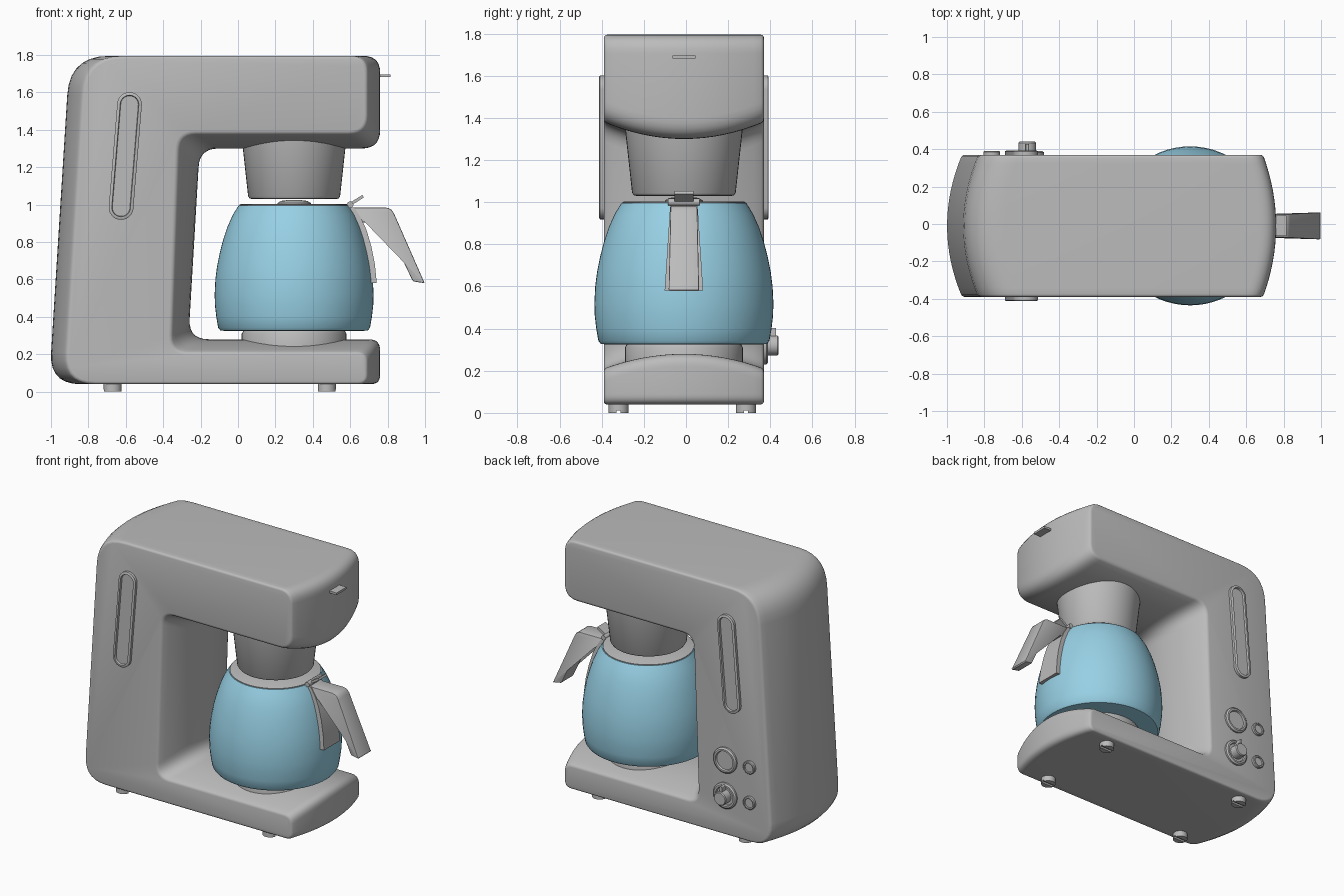
import bpy, bmesh, math
from mathutils import Vector

YC = -0.01      # mid plane of the machine
POT = (0.30, YC)  # axis of pot and basket

if "Cube" in bpy.data.objects:
    bpy.data.objects.remove(bpy.data.objects["Cube"], do_unlink=True)


def material(name, rgb):
    m = bpy.data.materials.new(name)
    m.use_nodes = True
    m.diffuse_color = (*rgb, 1)
    bsdf = next(n for n in m.node_tree.nodes if n.type == 'BSDF_PRINCIPLED')
    bsdf.inputs["Base Color"].default_value = (*rgb, 1)
    bsdf.inputs["Roughness"].default_value = 0.5
    return m


GREY = material("warm grey", (0.5, 0.5, 0.5))
BLUE = material("glass blue", (0.31, 0.63, 0.78))


def loft(name, rings, mat=GREY, bevel=0.0, segments=2):
    """Skin closed rings of equal length, cap both ends, bevel the sharp edges."""
    bm = bmesh.new()
    loops = [[bm.verts.new(p) for p in ring] for ring in rings]
    n = len(loops[0])
    for a, b in zip(loops, loops[1:]):
        for i in range(n):
            j = (i + 1) % n
            bm.faces.new((a[i], a[j], b[j], b[i]))
    bm.faces.new(loops[0][::-1])
    bm.faces.new(loops[-1])
    bmesh.ops.recalc_face_normals(bm, faces=bm.faces)
    if bevel:
        sharp = [e for e in bm.edges if e.calc_face_angle(0) > math.radians(38)]
        bmesh.ops.bevel(bm, geom=sharp, offset=bevel, segments=segments,
                        profile=0.5, affect='EDGES', clamp_overlap=False)
    me = bpy.data.meshes.new(name)
    bm.to_mesh(me)
    bm.free()
    me.materials.append(mat)
    me.shade_smooth()
    me.set_sharp_from_angle(angle=math.radians(35))
    ob = bpy.data.objects.new(name, me)
    bpy.context.scene.collection.objects.link(ob)
    return ob


def lathe(name, profile, centre, mat=GREY, sides=48, **kw):
    cx, cy = centre
    turn = [2 * math.pi * k / sides for k in range(sides)]
    rings = [[(cx + r * math.cos(a), cy + r * math.sin(a), z) for a in turn]
             for r, z in profile]
    return loft(name, rings, mat, **kw)


def rounded(corners, steps=7):
    """Outline with softened corners; each corner is (x, z, tangent length)."""
    out = []
    for i, (x, z, r) in enumerate(corners):
        p = Vector((x, z))
        a = p + (Vector(corners[i - 1][:2]) - p).normalized() * r
        b = p + (Vector(corners[(i + 1) % len(corners)][:2]) - p).normalized() * r
        for k in range(steps + 1):
            t = k / steps
            out.append(a * (1 - t) ** 2 + p * 2 * t * (1 - t) + b * t * t)
    return out


def prism(name, outline, half, **kw):
    """Extrude an x-z outline across the mid plane; half(x, z) is the half width."""
    return loft(name, [[(x, YC + s * half(x, z), z) for x, z in outline]
                       for s in (-1, 1)], **kw)


def stadium(a, b, r, n=16):
    """Outline at distance r around the segment a-b (a circle when a == b)."""
    a, b = Vector(a), Vector(b)
    base = math.atan2(b.y - a.y, b.x - a.x) - math.pi / 2
    pts = []
    for end, start in ((b, base), (a, base + math.pi)):
        for k in range(n):
            t = start + math.pi * (k + 0.5) / n
            pts.append((end.x + r * math.cos(t), end.y + r * math.sin(t)))
    return pts


def side_plate(name, a, b, layers, side):
    """Stack of stadium outlines (radius, height) standing on a side wall."""
    return loft(name, [[(x, YC + side * (0.38 + d), z) for x, z in stadium(a, b, r)]
                       for r, d in layers])


# C-shaped housing whose end walls and opening swell towards the mid plane
middle = rounded([(-1.01, 0.04, 0.17), (-0.90, 1.795, 0.21), (0.76, 1.795, 0.09),
                  (0.76, 1.30, 0.10), (-0.205, 1.30, 0.10), (-0.265, 0.28, 0.11),
                  (0.76, 0.28, 0.06), (0.76, 0.04, 0.05)])
edge = rounded([(-0.93, 0.04, 0.17), (-0.82, 1.795, 0.21), (0.69, 1.795, 0.09),
                (0.69, 1.38, 0.10), (-0.32, 1.38, 0.09), (-0.36, 0.21, 0.09),
                (0.69, 0.21, 0.06), (0.69, 0.04, 0.05)])
rings = []
for k in range(17):
    s = -1 + k / 8
    pts = [e.lerp(m, 1 - s * s) for e, m in zip(edge, middle)]
    rings.append([(p.x, YC + 0.38 * s, p.y) for p in pts])
loft("housing", rings, bevel=0.015, segments=3)

# Water level windows on both sides
for side, label in ((-1, "front"), (1, "back")):
    side_plate(label + "_level_window", (-0.625, 0.985), (-0.58, 1.535),
               [(0.066, -0.02), (0.066, 0.018), (0.06, 0.022), (0.05, 0.022),
                (0.047, 0.008)], side)

# Controls on the back
for label, z in (("upper", 0.57), ("lower", 0.32)):
    c = (-0.57, z)
    side_plate(label + "_dial", c, c, [(0.09, -0.02), (0.09, 0.012), (0.08, 0.02),
               (0.068, 0.02), (0.064, 0.008)], 1)
    c = (-0.76, z)
    side_plate(label + "_button", c, c, [(0.045, -0.02), (0.045, 0.015), (0.04, 0.02),
               (0.032, 0.02), (0.03, 0.012)], 1)
c = (-0.57, 0.32)
side_plate("knob", c, c, [(0.047, 0), (0.047, 0.064), (0.042, 0.07)], 1)
side_plate("knob_pointer", c, (-0.57, 0.395), [(0.009, 0), (0.009, 0.058)], 1)

# Slotted feet
for x in (-0.67, 0.475):
    for y in (-0.32, 0.285):
        lathe("foot", [(0.048, 0.012), (0.048, 0.06)], (x, y), sides=24)
        for start in (0, math.pi):
            arc = [start + 0.2 + (math.pi - 0.4) * k / 10 for k in range(11)]
            loft("foot_pad", [[(x + 0.048 * math.cos(t), y + 0.048 * math.sin(t), z)
                               for t in arc] for z in (0, 0.012)])

# Front tab, filter basket and warming plate
prism("front_tab", [(0.70, 1.682), (0.815, 1.682), (0.815, 1.697), (0.70, 1.697)],
      lambda x, z: 0.055)
lathe("filter_basket", [(0.225, 1.03), (0.238, 1.033), (0.246, 1.045), (0.285, 1.40)],
      POT)
lathe("warming_plate", [(0.28, 0.22), (0.28, 0.31), (0.272, 0.324)], POT)

# Glass pot with lid
lathe("glass_pot", [(0.37, 0.325), (0.395, 0.328), (0.406, 0.342), (0.416, 0.40),
                    (0.423, 0.46), (0.425, 0.52), (0.421, 0.60), (0.412, 0.67),
                    (0.398, 0.74), (0.38, 0.81), (0.357, 0.88), (0.328, 0.945),
                    (0.297, 0.995)], POT, BLUE, sides=64)
lathe("pot_lid", [(0.29, 0.98), (0.292, 1.0), (0.285, 1.003)], POT, sides=64)
lathe("lid_button", [(0.09, 0.99), (0.09, 1.008), (0.07, 1.02), (0.03, 1.025)], POT)

# Handle strap hugging the pot
wall = [(0.30, 0.985), (0.335, 0.93), (0.365, 0.865), (0.39, 0.78),
        (0.41, 0.68), (0.42, 0.58)]
strap = ([(POT[0] + r + 0.022, z) for r, z in wall]
         + [(POT[0] + r - 0.03, z) for r, z in reversed(wall)])
prism("handle_strap", strap, lambda x, z: 0.065 + 0.065 * (0.985 - z))

# Grip, hinge and thumb lever
grip = rounded([(0.60, 0.985, 0.01), (0.82, 0.985, 0.035), (0.998, 0.58, 0.008),
                (0.935, 0.59, 0.008), (0.785, 0.905, 0.02), (0.64, 0.905, 0.01)], 3)
prism("handle_grip", grip, lambda x, z: 0.06 + 0.05 * max(0, x - 0.75), bevel=0.006)
prism("lid_hinge", stadium((0.60, 1.0), (0.60, 1.0), 0.017, 8), lambda x, z: 0.075)
prism("thumb_lever", [(0.60, 0.992), (0.672, 1.038), (0.665, 1.052), (0.592, 1.006)],
      lambda x, z: 0.045)
